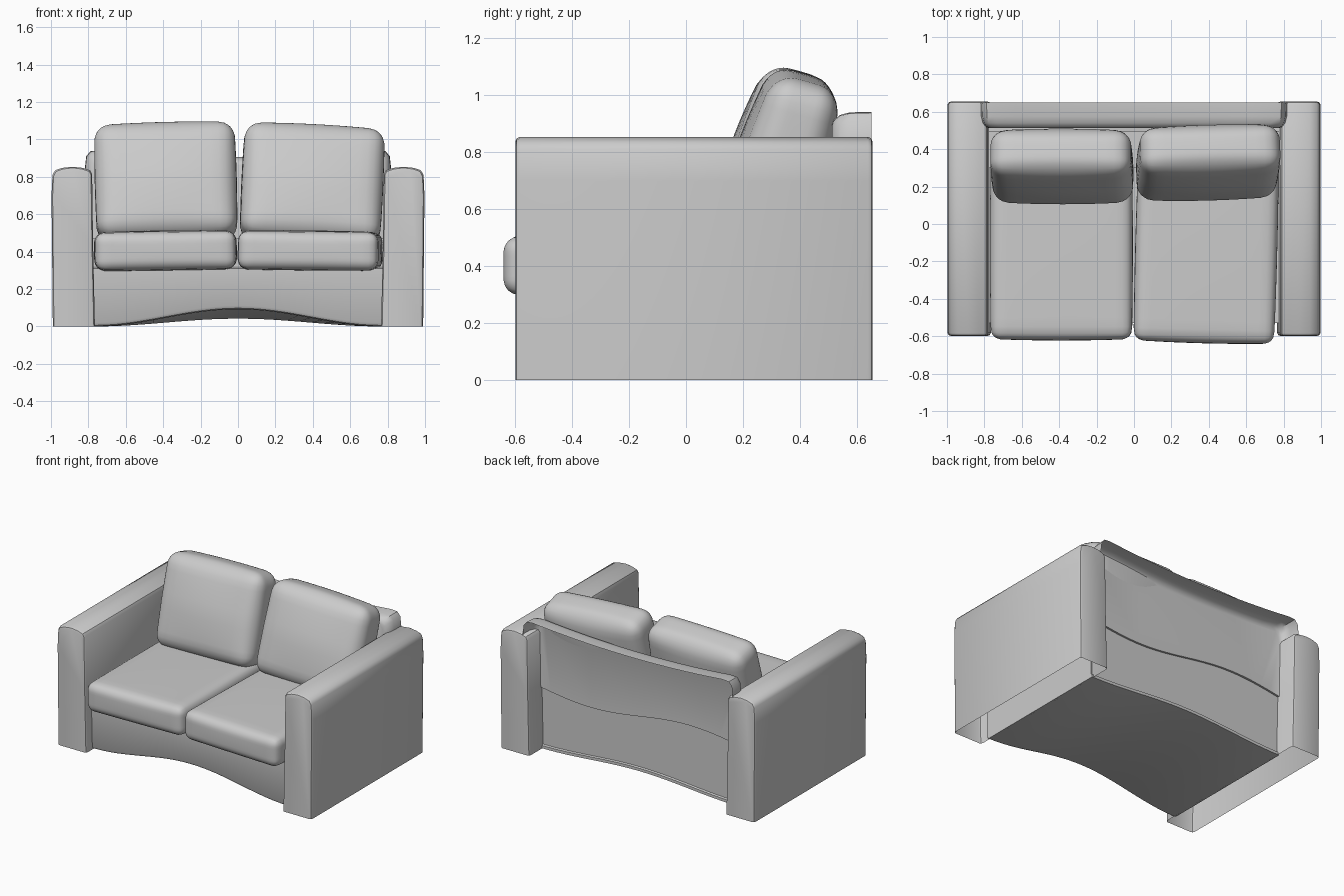
import bpy, bmesh
from math import sin, cos, pi, radians
from mathutils import Vector, Matrix

if "Cube" in bpy.data.objects:
    bpy.data.objects.remove(bpy.data.objects["Cube"])


def finish(name, bm, normals=True):
    if normals:
        bmesh.ops.recalc_face_normals(bm, faces=bm.faces)
    me = bpy.data.meshes.new(name)
    bm.to_mesh(me)
    bm.free()
    ob = bpy.data.objects.new(name, me)
    bpy.context.collection.objects.link(ob)
    bpy.ops.object.select_all(action='DESELECT')
    ob.select_set(True)
    bpy.context.view_layer.objects.active = ob
    bpy.ops.object.shade_smooth_by_angle(angle=radians(35))
    return ob


def loft(bm, rings, closed=True, caps=False):
    loops = [[bm.verts.new(p) for p in r] for r in rings]
    n = len(loops[0])
    for a, b in zip(loops, loops[1:]):
        for i in range(n if closed else n - 1):
            j = (i + 1) % n
            bm.faces.new((a[i], a[j], b[j], b[i]))
    if caps:
        bm.faces.new(loops[0])
        bm.faces.new(loops[-1])
    return loops


# Arms: crowned upright slabs with eased ends, open underneath
def arm(name, s):
    prof = [(.765, 0), (.775, .45), (.78, .815), (.79, .835), (.83, .848), (.885, .854),
            (.94, .848), (.978, .835), (.992, .81), (.997, .7), (.99, 0)]
    c = .88

    def ring(y, e):
        return [(s * (x + (e if x < c - .02 else -e if x > c + .02 else 0)), y,
                 z - (e if z > .8 else 0)) for x, z in prof]
    rings = [ring(y, e) for y, e in ((-.598, .016), (-.594, .006), (-.582, 0),
                                     (.638, 0), (.65, .006), (.654, .016))]
    bm = bmesh.new()
    loops = loft(bm, rings, closed=False)
    bm.faces.new(loops[0])
    bm.faces.new(loops[-1])
    finish(name, bm)


arm("arm_right", 1)
arm("arm_left", -1)

# Base: block with an arched underside, higher at the front than the back
bm = bmesh.new()
rings = []
N = 24
for i in range(N + 1):
    u = -1 + 2 * i / N
    a = .5 + .5 * cos(pi * u)
    f, b = .092 * a, .042 * a
    x = .775 * u
    rings.append([(x, -.505, f), (x, -.522, f + .006), (x, -.53, f + .02), (x, -.53, .31),
                  (x, .3, .32), (x, .3, .47), (x, .498, .47), (x, .498, b + .025),
                  (x, .51, b + .02), (x, .51, b)])
loft(bm, rings, caps=True)
finish("base", bm)

# Back panel: sheet with a wavy lower seam and a rolled lip over the top and sides
W = .775
outline = [(-W, .43), (-W, .82), (-W + .008, .865), (-W + .03, .893)]
outline += [(x, .862 + .045 * (x / .8) ** 2) for x in [-.7 + 1.4 * k / 14 for k in range(15)]]
outline += [(W - .03, .893), (W - .008, .865), (W, .82), (W, .43)]
bm = bmesh.new()
rings = []
for out, y in ((0, .512), (.018, .519), (.034, .54), (.043, .575), (.045, .65)):
    rings.append([(x * (1 + out / W), y, z + (out * min(1, (z - .8) / .06) if z > .8 else 0))
                  for x, z in outline])
loops = loft(bm, rings, closed=False)
seam = [(W - 2 * W * k / 20) for k in range(1, 20)]
low = [bm.verts.new((x, .512, .43 - .04 * sin(pi * x / W))) for x in seam]
bm.faces.new(loops[0] + low)
edge = [loops[0][-1]] + low + [loops[0][0]]
inner = [bm.verts.new((v.co.x, .496, v.co.z)) for v in edge]
for k in range(len(edge) - 1):
    bm.faces.new((edge[k], edge[k + 1], inner[k + 1], inner[k]))
finish("back_panel", bm)


# Cushions: rounded boxes with a soft bulge
def cushion(name, loc, half, r, bulge, rot, taper=0):
    bm = bmesh.new()
    bmesh.ops.create_cube(bm, size=2)
    bmesh.ops.subdivide_edges(bm, edges=bm.edges[:], cuts=17, use_grid_fill=True)
    h = Vector(half)
    core = h - Vector((r, r, r))
    for v in bm.verts:
        p = Vector([sin(t * pi / 2) for t in v.co])
        q = Vector([p[i] * h[i] for i in range(3)])
        c = Vector([max(-core[i], min(core[i], q[i])) for i in range(3)])
        d = q - c
        q = c + d.normalized() * r
        n = [q[i] / h[i] for i in range(3)]
        for i in range(3):
            j, k = (i + 1) % 3, (i + 2) % 3
            q[i] += bulge[i] * n[i] * (1 - n[j] ** 2) * (1 - n[k] ** 2)
        q.y *= 1 - taper * max(0, n[2])
        v.co = q
    m = Matrix.Translation(loc)
    for axis, ang in zip("ZYX", reversed(rot)):
        m = m @ Matrix.Rotation(radians(ang), 4, axis)
    bmesh.ops.transform(bm, matrix=m, verts=bm.verts)
    finish(name, bm)


cushion("seat_cushion_left", (-.388, -.12, .405), (.377, .495, .103), .055,
        (.005, .008, .006), (0, -.8, 0))
cushion("seat_cushion_right", (.386, -.135, .405), (.375, .495, .103), .055,
        (.005, .008, .006), (0, .6, -1.5))
cushion("back_cushion_left", (-.386, .313, .77), (.374, .135, .312), .085,
        (.006, .032, .012), (-16, -1.5, 0), .1)
cushion("back_cushion_right", (.397, .333, .757), (.373, .135, .312), .085,
        (.006, .032, .014), (-16, 3, 1.5), .1)
